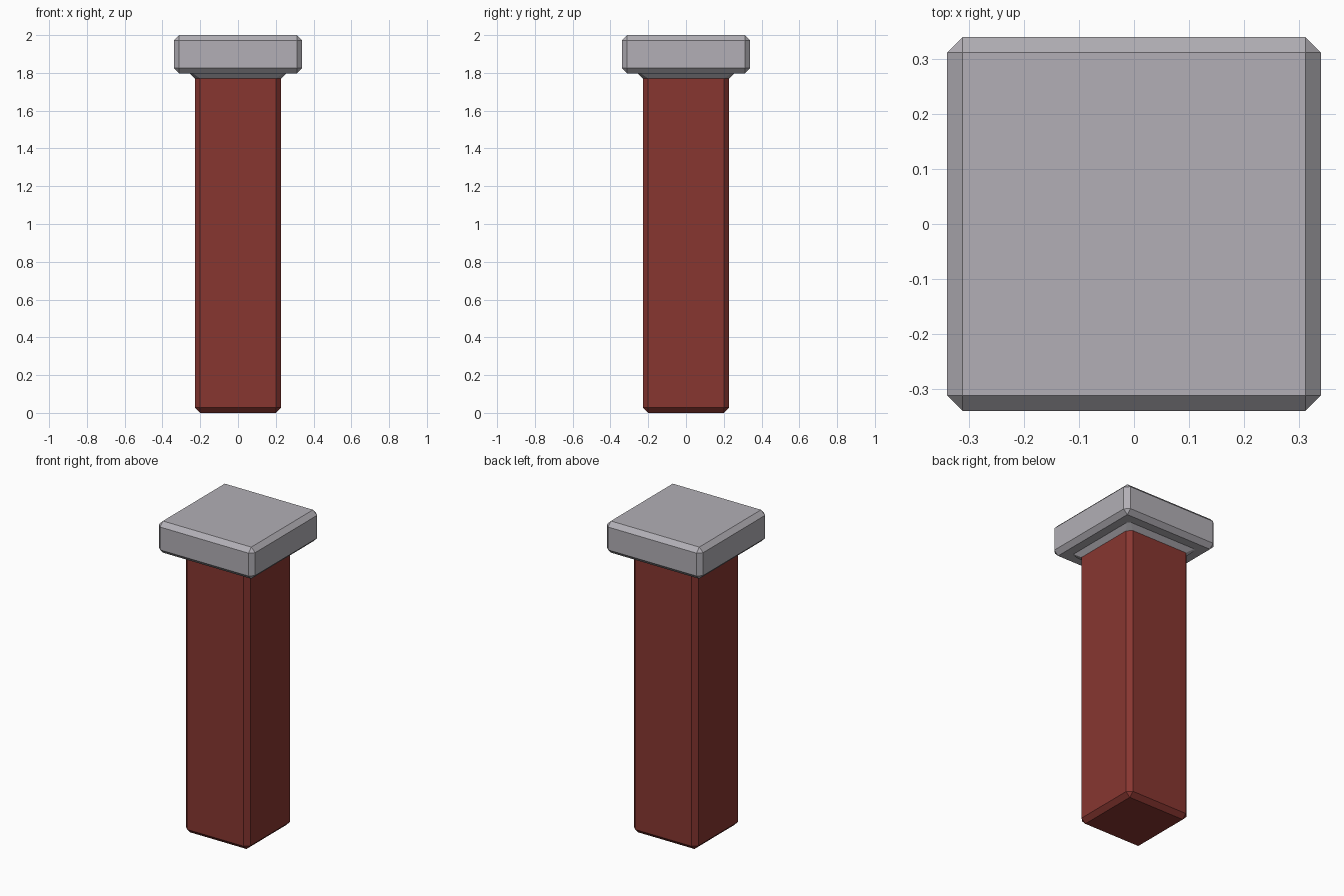
import bpy, bmesh

if "Cube" in bpy.data.objects:
    bpy.data.objects.remove(bpy.data.objects["Cube"])


def material(name, rgb):
    m = bpy.data.materials.new(name)
    m.diffuse_color = (*rgb, 1.0)
    m.use_nodes = True
    m.node_tree.nodes["Principled BSDF"].inputs["Base Color"].default_value = m.diffuse_color
    return m


def ring_points(h, k, z):
    # Square of half size h whose corners are cut back to k (k == h: sharp corners)
    return [(h, -k, z), (h, k, z), (k, h, z), (-k, h, z),
            (-h, k, z), (-h, -k, z), (-k, -h, z), (k, -h, z)]


def stack(name, rings, mat, close_bottom=False, close_top=False):
    bm = bmesh.new()
    loops = [[bm.verts.new(p) for p in ring_points(*r)] for r in rings]
    for a, b in zip(loops, loops[1:]):
        for i in range(8):
            j = (i + 1) % 8
            bm.faces.new((a[i], a[j], b[j], b[i]))
    if close_bottom:
        bm.faces.new(loops[0][::-1])
    if close_top:
        bm.faces.new(loops[-1])
    # Sharp corners collapse into single points
    bmesh.ops.remove_doubles(bm, verts=bm.verts[:], dist=0.0005)
    mesh = bpy.data.meshes.new(name)
    bm.to_mesh(mesh)
    bm.free()
    mesh.materials.append(mat)
    obj = bpy.data.objects.new(name, mesh)
    bpy.context.collection.objects.link(obj)
    return obj


red = material("brick red", (0.245, 0.037, 0.030))
grey = material("stone grey", (0.445, 0.430, 0.465))

# Chamfered square shaft
stack("shaft", [(0.20, 0.20, 0.0), (0.228, 0.20, 0.028), (0.228, 0.20, 1.77)],
      red, close_bottom=True)

# Cap with flared neck and chamfered edges
stack("cap", [(0.228, 0.20, 1.77), (0.256, 0.24, 1.798), (0.312, 0.312, 1.798),
              (0.34, 0.312, 1.826), (0.34, 0.312, 1.972), (0.312, 0.312, 2.0)],
      grey, close_top=True)
